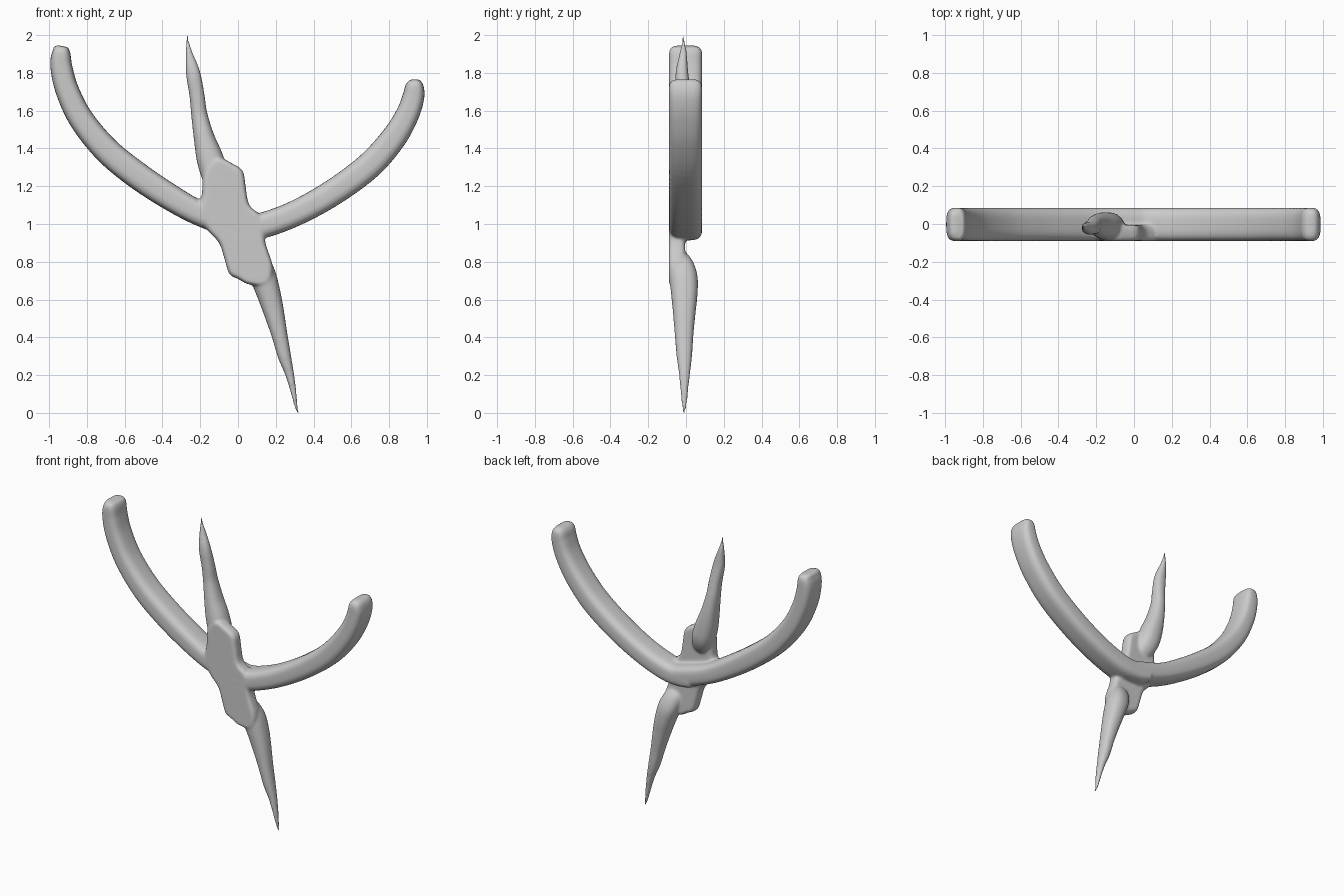
import bpy, bmesh, math
from mathutils import Vector

if "Cube" in bpy.data.objects:
    bpy.data.objects.remove(bpy.data.objects["Cube"])

grey = bpy.data.materials.new("plain grey")
grey.diffuse_color = (0.6, 0.6, 0.6, 1)
grey.use_nodes = True
grey.node_tree.nodes["Principled BSDF"].inputs["Base Color"].default_value = grey.diffuse_color


def spline(pts, steps=5):
    """Catmull-Rom interpolation through tuples of any length."""
    p = [Vector(q) for q in pts]
    p = [p[0] * 2 - p[1]] + p + [p[-1] * 2 - p[-2]]
    out = []
    for i in range(1, len(p) - 2):
        a, b, c, d = p[i - 1:i + 3]
        for s in range(steps):
            t = s / steps
            out.append(0.5 * (2 * b + (c - a) * t + (2 * a - 5 * b + 4 * c - d) * t * t
                              + (3 * b - a - 3 * c + d) * t ** 3))
    return out + [p[-2]]


def sweep(bm, pts, power, sides=32):
    """Tube along (x, z, half width, y front, y back) stations."""
    path = spline(pts)
    rings = []
    for i, s in enumerate(path):
        a, b = path[max(i - 1, 0)], path[min(i + 1, len(path) - 1)]
        d = Vector((b[0] - a[0], b[1] - a[1])).normalized()
        mid, dep = (s[3] + s[4]) / 2, max((s[4] - s[3]) / 2, 0.002)
        ring = []
        for k in range(sides):
            t = 2 * math.pi * k / sides
            c, n = math.cos(t), math.sin(t)
            u = math.copysign(abs(c) ** (2 / power), c) * max(s[2], 0.002)
            v = math.copysign(abs(n) ** (2 / power), n) * dep
            ring.append(bm.verts.new((s[0] - d.y * u, mid + v, s[1] + d.x * u)))
        rings.append(ring)
    for r, q in zip(rings, rings[1:]):
        for k in range(sides):
            j = (k + 1) % sides
            bm.faces.new((r[k], r[j], q[j], q[k]))
    bm.faces.new(rings[0][::-1])
    bm.faces.new(rings[-1])


def arm_points(tip, centre):
    """Add the constant arm depth and a rounded tip to a centreline."""
    x, z = tip
    cap = [(x, z, .018, -.055, .05), (x, z - .012, .036, -.08, .075),
           (x + (.006 if x < 0 else -.001), z - .04, .05, -.09, .085)]
    return cap + [(*c, -.09, .086) for c in centre]


bm = bmesh.new()
# Left and right curved arms
sweep(bm, arm_points((-.944, 1.944), [
    (-.935, 1.83, .058), (-.905, 1.71, .062), (-.83, 1.555, .066), (-.7, 1.395, .07),
    (-.55, 1.27, .072), (-.38, 1.155, .07), (-.2, 1.055, .066), (0, .99, .07), (.1, .98, .06)]), 3.2)
sweep(bm, arm_points((.935, 1.766), [
    (.928, 1.67, .058), (.895, 1.575, .062), (.82, 1.45, .068), (.69, 1.305, .071),
    (.5, 1.165, .07), (.3, 1.055, .068), (.12, .99, .068), (0, .98, .066), (-.08, .98, .05)]), 3.2)
# Upper and lower tapering spikes
sweep(bm, [(-.27, 2.006, .004, -.02, -.01), (-.266, 1.96, .009, -.022, -.006),
           (-.258, 1.9, .02, -.035, .005), (-.238, 1.8, .038, -.055, .012),
           (-.217, 1.68, .04, -.055, .03), (-.205, 1.58, .043, -.055, .045),
           (-.18, 1.46, .055, -.07, .058), (-.152, 1.36, .07, -.082, .062),
           (-.125, 1.27, .072, -.088, .058), (-.1, 1.2, .06, -.085, .03),
           (-.08, 1.14, .04, -.08, -.02)], 2.3)
sweep(bm, [(.32, -.006, .004, -.016, -.006), (.306, .04, .009, -.022, .004),
           (.292, .12, .016, -.03, .012), (.272, .21, .024, -.038, .022),
           (.246, .3, .035, -.05, .032), (.218, .42, .043, -.06, .04),
           (.188, .54, .055, -.07, .052), (.16, .64, .064, -.08, .062),
           (.13, .73, .07, -.088, .06), (.1, .81, .062, -.088, .03),
           (.085, .87, .04, -.085, -.02)], 2.3)
# Flat-fronted central plate
outline = spline([(-.19, 1.16), (-.18, 1.28), (-.11, 1.35), (-.03, 1.32), (.025, 1.28),
                  (.04, 1.2), (.06, 1.1), (.13, 1.03), (.145, .9), (.185, .77), (.16, .68),
                  (.06, .68), (0, .71), (-.045, .735), (-.07, .81), (-.1, .9), (-.17, .98), (-.21, 1.08)], 4)
layers = []
for y, inset in ((-.09, .18), (-.084, .06), (-.065, 0), (-.03, 0), (-.012, .06), (-.005, .18)):
    # shrink each layer toward the plate's leaning spine
    layer = []
    for x, z in outline:
        spine = -.07 + (1.25 - z) * .25
        layer.append(bm.verts.new((x + (spine - x) * inset, y, z + (1.01 - z) * inset * .25)))
    layers.append(layer)
for a, b in zip(layers, layers[1:]):
    for k in range(len(a)):
        j = (k + 1) % len(a)
        bm.faces.new((a[k], a[j], b[j], b[k]))
bm.faces.new(layers[0])
bm.faces.new(layers[-1][::-1])
bmesh.ops.recalc_face_normals(bm, faces=bm.faces)

mesh = bpy.data.meshes.new("branched_body")
bm.to_mesh(mesh)
bm.free()
mesh.materials.append(grey)
body = bpy.data.objects.new("branched_body", mesh)
bpy.context.collection.objects.link(body)

# Blend all limbs into one smooth skin
remesh = body.modifiers.new("blend", 'REMESH')
remesh.mode = 'VOXEL'
remesh.voxel_size = 0.008
remesh.use_smooth_shade = True
smooth = body.modifiers.new("soften", 'SMOOTH')
smooth.factor = 0.5
smooth.iterations = 8
